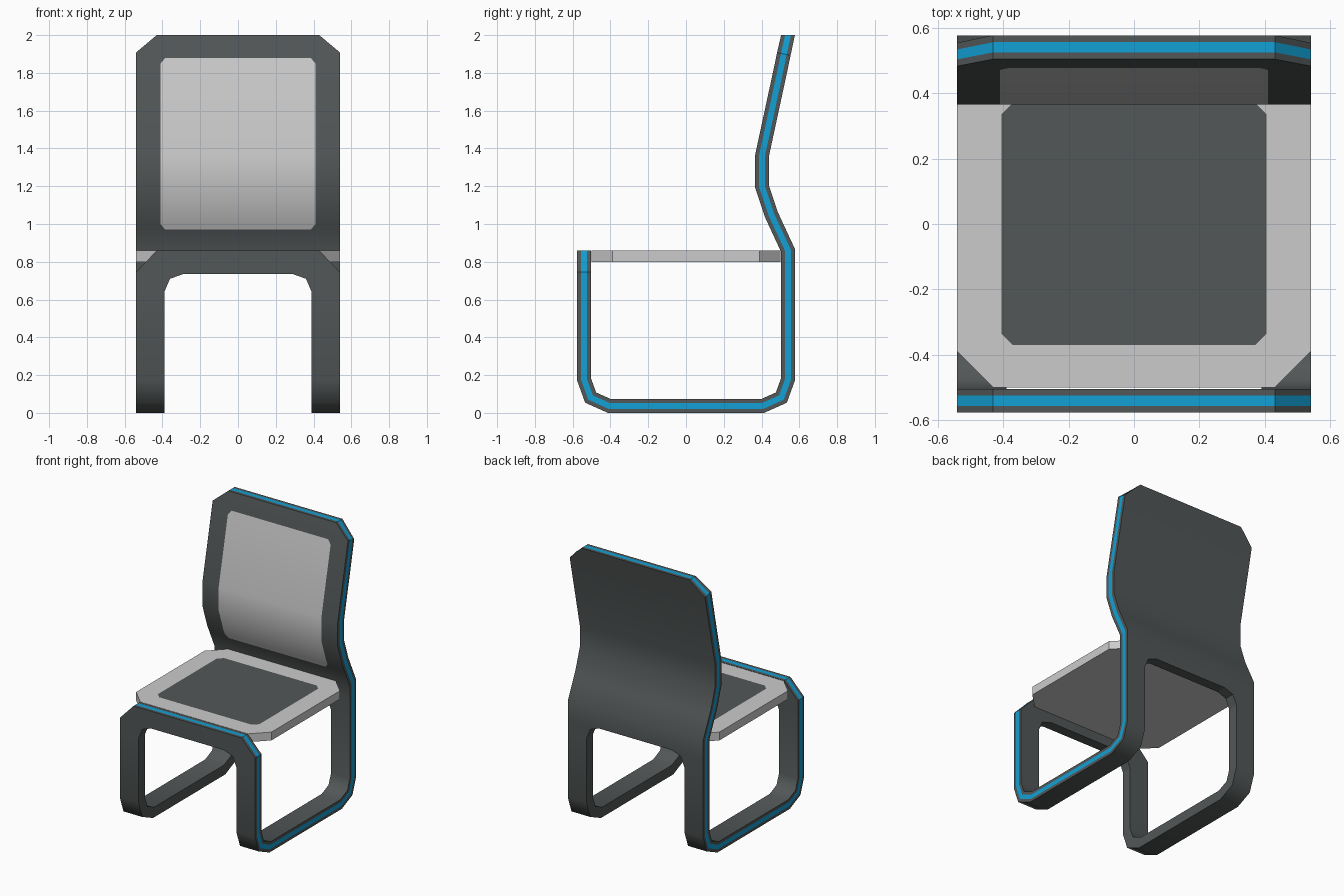
import bpy, bmesh
from mathutils import Vector

if "Cube" in bpy.data.objects:
    bpy.data.objects.remove(bpy.data.objects["Cube"])


def material(name, rgb):
    m = bpy.data.materials.new(name)
    m.diffuse_color = (*rgb, 1)
    m.use_nodes = True
    m.node_tree.nodes["Principled BSDF"].inputs["Base Color"].default_value = m.diffuse_color
    return m


DARK, LIGHT, BLUE = range(3)
mats = [material("dark grey", (0.085, 0.095, 0.095)),
        material("light grey", (0.60, 0.60, 0.60)),
        material("blue trim", (0.006, 0.35, 0.66))]


def finish(bm, name):
    bmesh.ops.recalc_face_normals(bm, faces=bm.faces)
    me = bpy.data.meshes.new(name)
    bm.to_mesh(me)
    bm.free()
    for m in mats:
        me.materials.append(m)
    ob = bpy.data.objects.new(name, me)
    bpy.context.collection.objects.link(ob)


# Frame: one bent sheet. Stations along its centre line:
# y, z, outer half width, inner half width (edge of the opening or panel)
leg = [(-.54, .735, .54, .29), (-.54, .71, .54, .36), (-.54, .64, .54, .39),
       (-.54, .178, .54, .39), (-.505, .081, .54, .39), (-.405, .0365, .54, .39)]
stations = [(-.54, .86, .43, .29), (-.54, .745, .54, .29)] + leg
stations += [(-y, z, a, b) for y, z, a, b in reversed(leg)]
stations += [(.54, .86, .54, .385), (.482, .985, .54, .385), (.468, 1.015, .54, .41),
             (.452, 1.05, .54, .41), (.402, 1.2, .54, .41), (.402, 1.36, .54, .41),
             (.506, 1.842, .54, .41), (.512, 1.872, .54, .385),
             (.518, 1.9, .54, .385), (.54, 2.0, .43, .385)]
LAYERS = (-.0365, -.0155, .0155, .0365)   # outside to inside, blue core in the middle
N = len(stations)

bm = bmesh.new()
pts = [Vector(s[:2]) for s in stations]
grid = []
for i, (y, z, xo, xi) in enumerate(stations):
    a = (pts[i] - pts[max(i - 1, 0)]).normalized()
    b = (pts[min(i + 1, N - 1)] - pts[i]).normalized()
    na, nb = Vector((-a.y, a.x)), Vector((-b.y, b.x))
    if i == 0:
        off = Vector((1, 0))
    elif i == N - 1:
        off = Vector((-1, 0))
    else:                                  # mitred offset direction
        off = (na + nb) / (1 + na.dot(nb))
    grid.append([[bm.verts.new((x, y + off.x * t, z + off.y * t)) for t in LAYERS]
                 for x in (-xo, -xi, xi, xo)])


def filled(i, j):
    if not (0 <= i < N - 1 and 0 <= j <= 2):
        return False
    mid = (pts[i].y + pts[i + 1].y) / 2
    return j != 1 or mid > .735            # opening through legs and floor


def quad(a, b, c, d, mat=DARK, smooth=False):
    f = bm.faces.new((a, b, c, d))
    f.material_index = mat
    f.smooth = smooth


for i in range(N - 1):
    mid = (pts[i].y + pts[i + 1].y) / 2
    for j in range(3):
        if not filled(i, j):
            continue
        p, q, r, s = grid[i][j], grid[i + 1][j], grid[i + 1][j + 1], grid[i][j + 1]
        panel = j == 1 and .985 < mid < 1.872
        quad(p[0], q[0], r[0], s[0], DARK, True)
        quad(p[3], q[3], r[3], s[3], LIGHT if panel else DARK, True)
        # edge walls: blue core only on the outer rim
        for u, v, ni, nj, rim in ((p, q, i, j - 1, j == 0), (s, r, i, j + 1, j == 2),
                                  (p, s, i - 1, j, i == 0), (q, r, i + 1, j, i == N - 2)):
            if not filled(ni, nj):
                for k in range(3):
                    quad(u[k], v[k], v[k + 1], u[k + 1], BLUE if rim and k == 1 else DARK)
bmesh.ops.delete(bm, geom=[v for v in bm.verts if not v.link_faces], context='VERTS')
finish(bm, "chair_frame")

# Seat: chamfered slab with a dark panel cut into its top
bm = bmesh.new()


def octagon(hx, hy, c, z):
    quarter = [(hx, hy - c), (hx - c, hy)]
    ring = (quarter + [(-x, y) for x, y in reversed(quarter)]
            + [(-x, -y) for x, y in quarter] + [(x, -y) for x, y in reversed(quarter)])
    return [bm.verts.new((x, y, z)) for x, y in ring]


rings = [octagon(.54, .50, .11, .80), octagon(.54, .50, .11, .86),
         octagon(.405, .37, .035, .86)]
for lo, hi in zip(rings, rings[1:]):
    for k in range(8):
        quad(lo[k], lo[(k + 1) % 8], hi[(k + 1) % 8], hi[k], LIGHT)
bm.faces.new(rings[0]).material_index = LIGHT
bm.faces.new(rings[2]).material_index = DARK
finish(bm, "seat")
